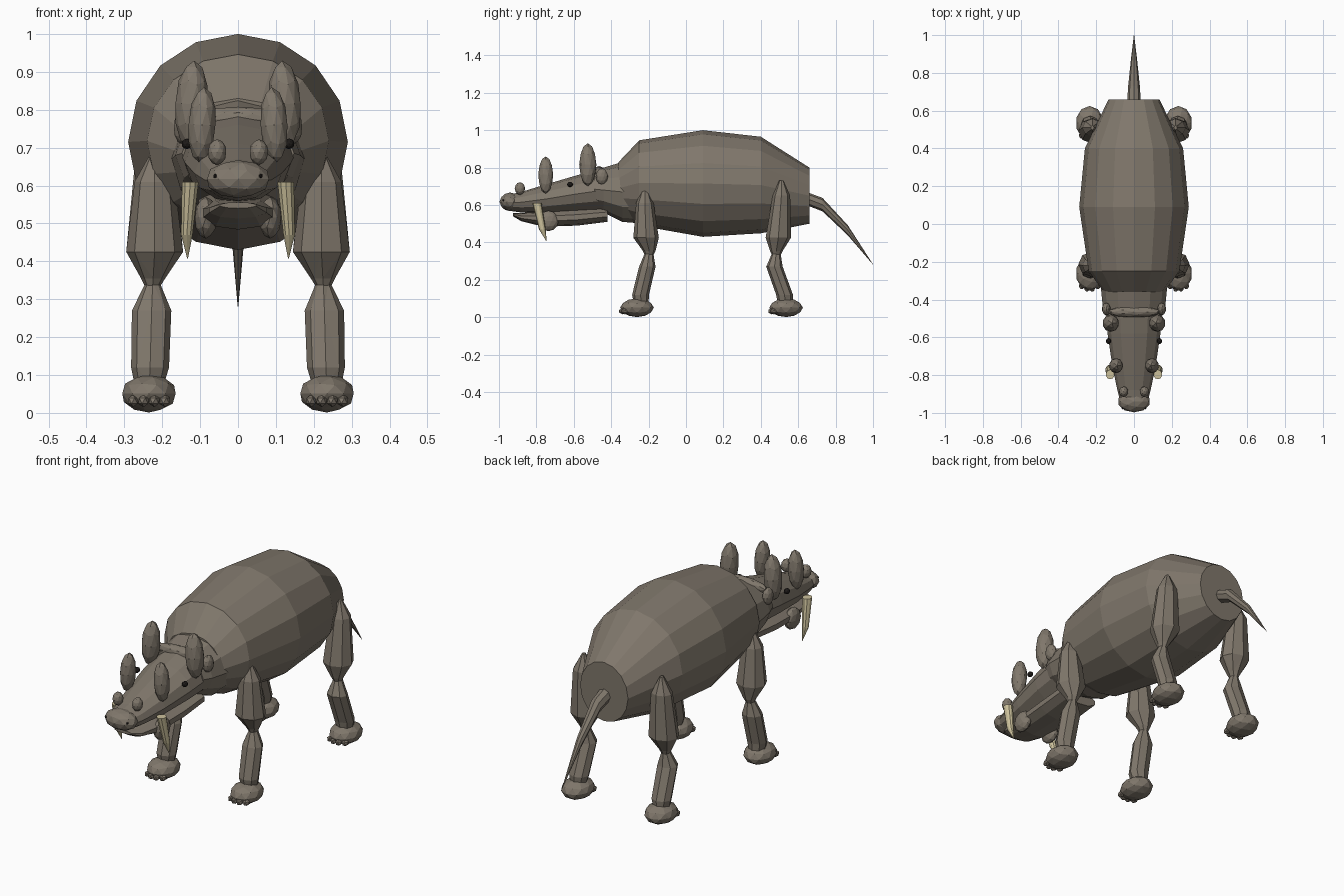
import bpy, bmesh, math
from mathutils import Vector, Euler


def material(name, rgb):
    m = bpy.data.materials.new(name)
    m.diffuse_color = (*rgb, 1)
    return m


HIDE = material("hide", (0.215, 0.185, 0.148))
IVORY = material("ivory", (0.60, 0.53, 0.33))
DARK = material("dark", (0.012, 0.01, 0.009))


def finish(bm, name, mat):
    bmesh.ops.recalc_face_normals(bm, faces=bm.faces)
    me = bpy.data.meshes.new(name)
    bm.to_mesh(me)
    bm.free()
    me.materials.append(mat)
    ob = bpy.data.objects.new(name, me)
    bpy.context.collection.objects.link(ob)
    return ob


def loft(name, rings, sides, axis, mat=HIDE, tri=False):
    """Rings are (x, y, z, rx, r2); axis 'y' stacks upright rings, 'z' level ones."""
    bm = bmesh.new()
    loops = []
    for x, y, z, rx, r2 in rings:
        loop = []
        for i in range(sides):
            a = 2 * math.pi * i / sides
            u, v = rx * math.sin(a), r2 * math.cos(a)
            p = (x + u, y, z + v) if axis == 'y' else (x + u, y + v, z)
            loop.append(bm.verts.new(p))
        loops.append(loop)
    for a, b in zip(loops, loops[1:]):
        for i in range(sides):
            j = (i + 1) % sides
            bm.faces.new((a[i], a[j], b[j], b[i]))
    bm.faces.new(loops[0])
    bm.faces.new(loops[-1])
    if tri:
        bmesh.ops.triangulate(bm, faces=[f for f in bm.faces if len(f.verts) == 4])
    return finish(bm, name, mat)


def blob(name, loc, size, rot=(0, 0, 0), mat=HIDE, sub=2):
    """Faceted ellipsoid with half sizes."""
    bm = bmesh.new()
    bmesh.ops.create_icosphere(bm, subdivisions=sub, radius=1)
    turn = Euler(rot).to_matrix()
    for v in bm.verts:
        v.co = turn @ Vector(c * s for c, s in zip(v.co, size)) + Vector(loc)
    return finish(bm, name, mat)


# Barrel body with flat rump
loft("body", [(0, -0.36, 0.69, 0.16, 0.14), (0, -0.25, 0.718, 0.24, 0.228),
              (0, 0.09, 0.715, 0.29, 0.285), (0, 0.40, 0.707, 0.26, 0.258),
              (0, 0.66, 0.65, 0.135, 0.15)], 16, 'y')
# Neck
loft("neck", [(0, -0.49, 0.685, 0.148, 0.108), (0, -0.44, 0.68, 0.165, 0.12),
              (0, -0.34, 0.67, 0.175, 0.16), (0, -0.22, 0.68, 0.18, 0.18)], 12, 'y')
# Skull tapering to the muzzle
loft("skull", [(0, -0.44, 0.68, 0.15, 0.115), (0, -0.58, 0.66, 0.14, 0.10),
               (0, -0.75, 0.632, 0.115, 0.078), (0, -0.88, 0.615, 0.088, 0.055),
               (0, -0.95, 0.612, 0.07, 0.042)], 12, 'y')
blob("muzzle", (0, -0.94, 0.617), (0.086, 0.057, 0.05))
blob("nape_crest", (0, -0.465, 0.775), (0.14, 0.03, 0.033))
# Lower jaw
loft("jaw", [(0, -0.42, 0.55, 0.11, 0.04), (0, -0.58, 0.535, 0.11, 0.045),
             (0, -0.76, 0.526, 0.10, 0.042), (0, -0.88, 0.535, 0.08, 0.022),
             (0, -0.925, 0.548, 0.05, 0.008)], 10, 'y')
# Tail
loft("tail", [(0, 0.63, 0.64, 0.037, 0.035), (0, 0.73, 0.602, 0.031, 0.036),
              (0, 0.865, 0.465, 0.017, 0.027), (0, 1.0, 0.282, 0.001, 0.001)], 8, 'y')

for s, side in ((1, "left"), (-1, "right")):
    # Three pairs of knobbed horns
    blob(f"nose_horn_{side}", (s * 0.055, -0.888, 0.688), (0.025, 0.028, 0.034))
    blob(f"mid_horn_{side}", (s * 0.095, -0.75, 0.76), (0.037, 0.04, 0.1), (0, s * -0.06, 0))
    blob(f"rear_horn_{side}", (s * 0.123, -0.525, 0.815), (0.044, 0.046, 0.115), (0, s * -0.06, 0))
    # Ears, eyes, nostrils, jaw flanges
    blob(f"ear_{side}", (s * 0.147, -0.45, 0.753), (0.023, 0.033, 0.044))
    blob(f"eye_{side}", (s * 0.135, -0.62, 0.71), (0.014, 0.016, 0.014), mat=DARK)
    blob(f"nostril_{side}", (s * 0.06, -0.976, 0.625), (0.006, 0.006, 0.006), mat=DARK, sub=1)
    blob(f"jaw_flange_{side}", (s * 0.085, -0.735, 0.515), (0.03, 0.055, 0.055))
    # Sabre tusk
    loft(f"tusk_{side}", [(s * 0.126, -0.797, 0.61, 0.023, 0.025),
                          (s * 0.135, -0.768, 0.47, 0.016, 0.018),
                          (s * 0.133, -0.746, 0.407, 0.001, 0.001)], 10, 'z', IVORY)

    # Legs: lean is the forward shift of the rear knee and ankle
    for part, hip, knee, shin, foot, top in (("front", -0.22, -0.197, -0.24, -0.262, 0.69),
                                             ("hind", 0.51, 0.483, 0.53, 0.535, 0.73)):
        X = s * 0.22
        loft(f"{part}_upper_leg_{side}", [
            (X, hip, top, 0.008, 0.012), (X, hip, top - 0.08, 0.053, 0.047),
            (X, (hip + knee) / 2 - (0.005 if part == "front" else 0.003), 0.425, 0.075, 0.068),
            (s * 0.224, knee, 0.355, 0.032, 0.034), (s * 0.226, knee, 0.325, 0.015, 0.02)],
            8, 'z', tri=True)
        loft(f"{part}_lower_leg_{side}", [
            (s * 0.225, knee, 0.345, 0.018, 0.022),
            (s * 0.228, knee - 0.01, 0.27, 0.052, 0.044),
            (s * 0.232, shin - 0.003, 0.12, 0.05, 0.045),
            (s * 0.234, shin, 0.08, 0.04, 0.04)], 8, 'z', tri=True)
        blob(f"{part}_foot_{side}", (s * 0.235, foot, 0.051), (0.074, 0.09, 0.05))
        # Four blunt toes
        for k in range(4):
            off = k - 1.5
            blob(f"{part}_toe_{side}_{k + 1}",
                 (s * 0.235 + off * 0.028, foot - 0.078 + 0.006 * off * off, 0.032),
                 (0.016, 0.022, 0.017), sub=1)
